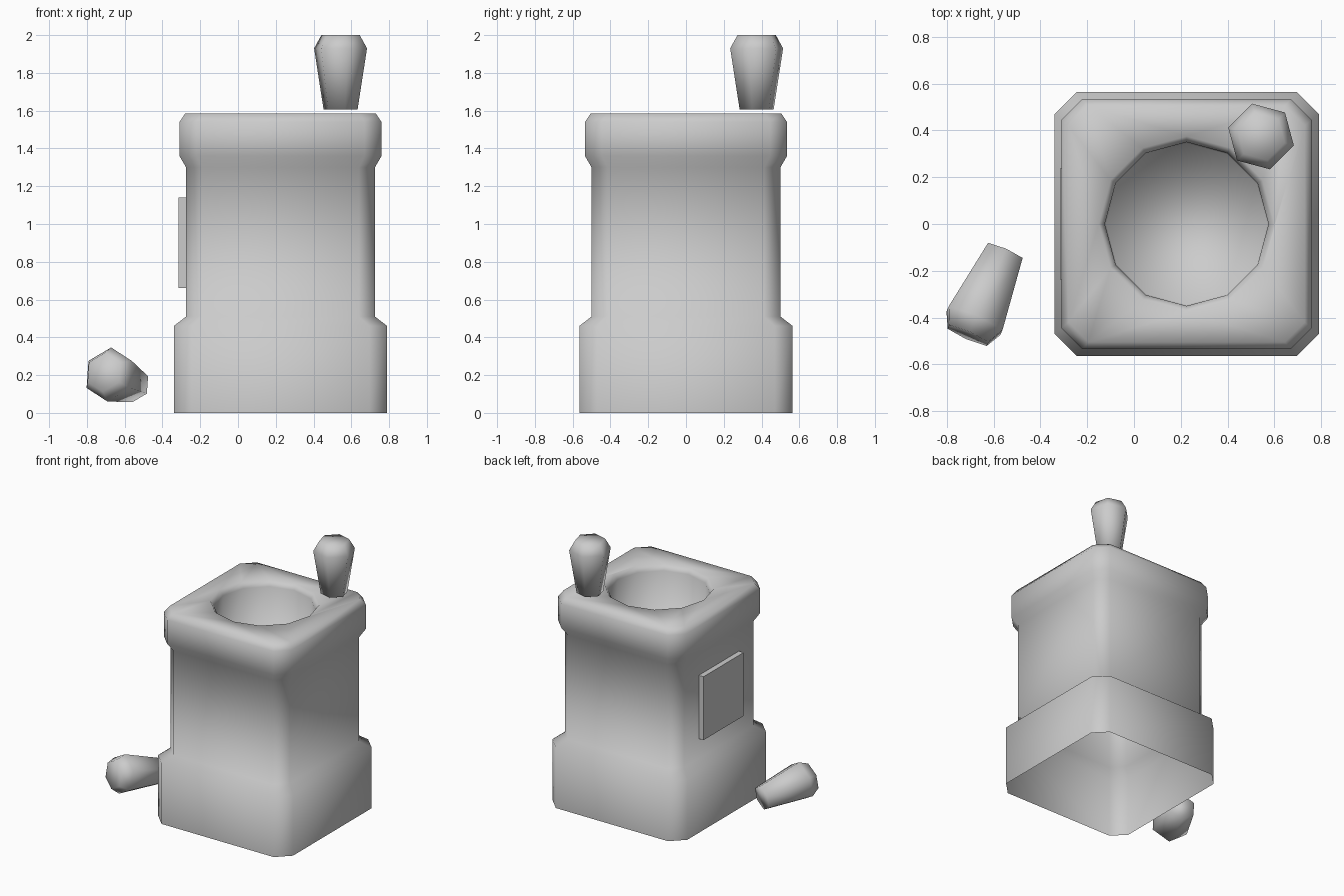
import bpy, bmesh
from math import cos, sin, pi, radians
from mathutils import Vector

if "Cube" in bpy.data.objects:
    bpy.data.objects.remove(bpy.data.objects["Cube"])

CX = 0.225  # body centre in x


def make_object(name, bm, smooth=True):
    bmesh.ops.recalc_face_normals(bm, faces=bm.faces[:])
    for f in bm.faces:
        f.smooth = smooth
    me = bpy.data.meshes.new(name)
    bm.to_mesh(me)
    bm.free()
    ob = bpy.data.objects.new(name, me)
    bpy.context.collection.objects.link(ob)
    return ob


def square_ring(bm, h, c, z):
    """Square of half width h with corners cut by c."""
    k = h - c
    pts = [(h, -k), (h, k), (k, h), (-k, h), (-h, k), (-h, -k), (-k, -h), (k, -h)]
    return [bm.verts.new((CX + x, y, z)) for x, y in pts]


def round_ring(bm, r, z, n, start=0.0, cx=0.0):
    return [bm.verts.new((cx + r * cos(start + 2 * pi * i / n),
                          r * sin(start + 2 * pi * i / n), z)) for i in range(n)]


def skin(bm, a, b):
    n = len(a)
    for i in range(n):
        j = (i + 1) % n
        bm.faces.new((a[i], a[j], b[j], b[i]))


# Body: stepped square column, open below, with a round well in the top
bm = bmesh.new()
outer = [square_ring(bm, h, c, z) for h, c, z in (
    (0.565, 0.095, 0.0), (0.565, 0.095, 0.46), (0.50, 0.085, 0.51),
    (0.50, 0.085, 1.30), (0.535, 0.09, 1.36), (0.535, 0.09, 1.54),
    (0.505, 0.085, 1.585))]
well = [round_ring(bm, r, z, 12, 0.0, CX) for r, z in (
    (0.375, 1.585), (0.35, 1.545), (0.345, 1.15))]
for rings in (outer, well):
    for a, b in zip(rings, rings[1:]):
        skin(bm, a, b)
bm.faces.new(well[-1])
# Top face between the square edge and the well
edges = [bm.edges.get((r[i], r[(i + 1) % len(r)]))
         for r in (outer[-1], well[0]) for i in range(len(r))]
bmesh.ops.bridge_loops(bm, edges=edges)
make_object("body", bm)

# Flat panel on the left side
bm = bmesh.new()
bmesh.ops.create_cube(bm, size=1.0)
for v in bm.verts:
    v.co = (-0.292 + v.co.x * 0.046, v.co.y * 0.48, 0.90 + v.co.z * 0.48)
make_object("side_panel", bm, smooth=False)


# Pestle-like six-sided grips
def grip(name, start, base, axis):
    bm = bmesh.new()
    rings = [round_ring(bm, r, z, 6, radians(start)) for r, z in (
        (0.093, 0.0), (0.145, 0.325), (0.105, 0.395))]
    for a, b in zip(rings, rings[1:]):
        skin(bm, a, b)
    bm.faces.new(rings[0])
    bm.faces.new(rings[-1])
    ob = make_object(name, bm)
    ob.rotation_mode = 'QUATERNION'
    ob.location = base
    if axis:
        ob.rotation_quaternion = Vector(axis).to_track_quat('Z', 'Y')


grip("standing_grip", 45, (0.543, 0.374, 1.605), None)
grip("fallen_grip", 90, (-0.553, -0.12, 0.148), (-0.395, -0.90, 0.17))
